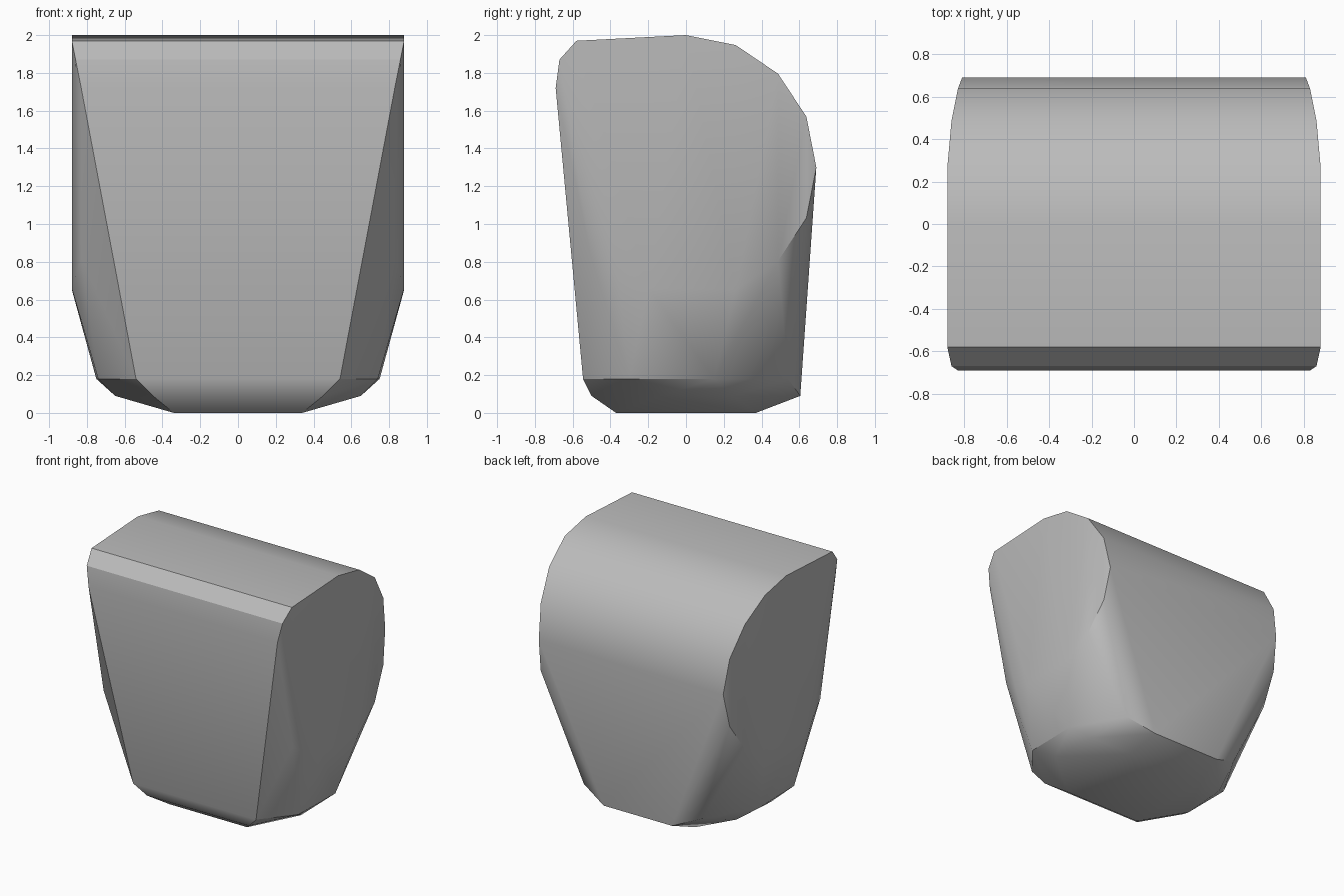
import bpy, bmesh, math

cube = bpy.data.objects.get("Cube")
if cube:
    bpy.data.objects.remove(cube, do_unlink=True)

grey = bpy.data.materials.new("plain_grey")
grey.use_nodes = True
colour = (0.5, 0.5, 0.5, 1)
grey.diffuse_color = colour
grey.node_tree.nodes["Principled BSDF"].inputs["Base Color"].default_value = colour

# Corner points of one half of the faceted shell
front_top = [(.88, -.58, 1.97), (.86, -.67, 1.87), (.83, -.69, 1.72), (.88, 0, 2)]
front_low = [(.83, -.5, .82), (.86, -.36, .72), (.88, -.2, .66)]
base_upper = [(.54, -.545, .18), (.74, -.3, .18), (.75, .15, .18), (.52, .54, .18)]
base_lower = [(.45, -.5, .09), (.65, -.14, .09), (.62, .25, .09), (.3, .605, .09)]
base_floor = [(.34, -.37, 0), (.34, .37, 0)]

# Rounded back: an arc that narrows toward its rearmost point
back_arc = []
for i, width in zip(range(-3, 4), (.88, .86, .83, .81, .83, .86, .88)):
    a = math.radians(22.5 * i)
    back_arc.append((width, .69 * math.cos(a), 1.3 + .7 * math.sin(a)))

# Wrap both mirrored halves in a convex skin
bm = bmesh.new()
for x, y, z in front_top + front_low + base_upper + base_lower + base_floor + back_arc:
    for side in (-1, 1):
        bm.verts.new((side * x, y, z))
result = bmesh.ops.convex_hull(bm, input=bm.verts[:])
loose = [v for v in bm.verts if not v.link_faces]
bmesh.ops.delete(bm, geom=loose, context='VERTS')
bmesh.ops.dissolve_limit(bm, angle_limit=math.radians(1), verts=bm.verts[:], edges=bm.edges[:])
bmesh.ops.recalc_face_normals(bm, faces=bm.faces[:])
mesh = bpy.data.meshes.new("tapered_shell")
bm.to_mesh(mesh)
bm.free()
mesh.materials.append(grey)
shell = bpy.data.objects.new("tapered_shell", mesh)
bpy.context.collection.objects.link(shell)

bpy.ops.object.select_all(action='DESELECT')
shell.select_set(True)
bpy.context.view_layer.objects.active = shell
bpy.ops.object.shade_smooth_by_angle(angle=math.radians(30))
